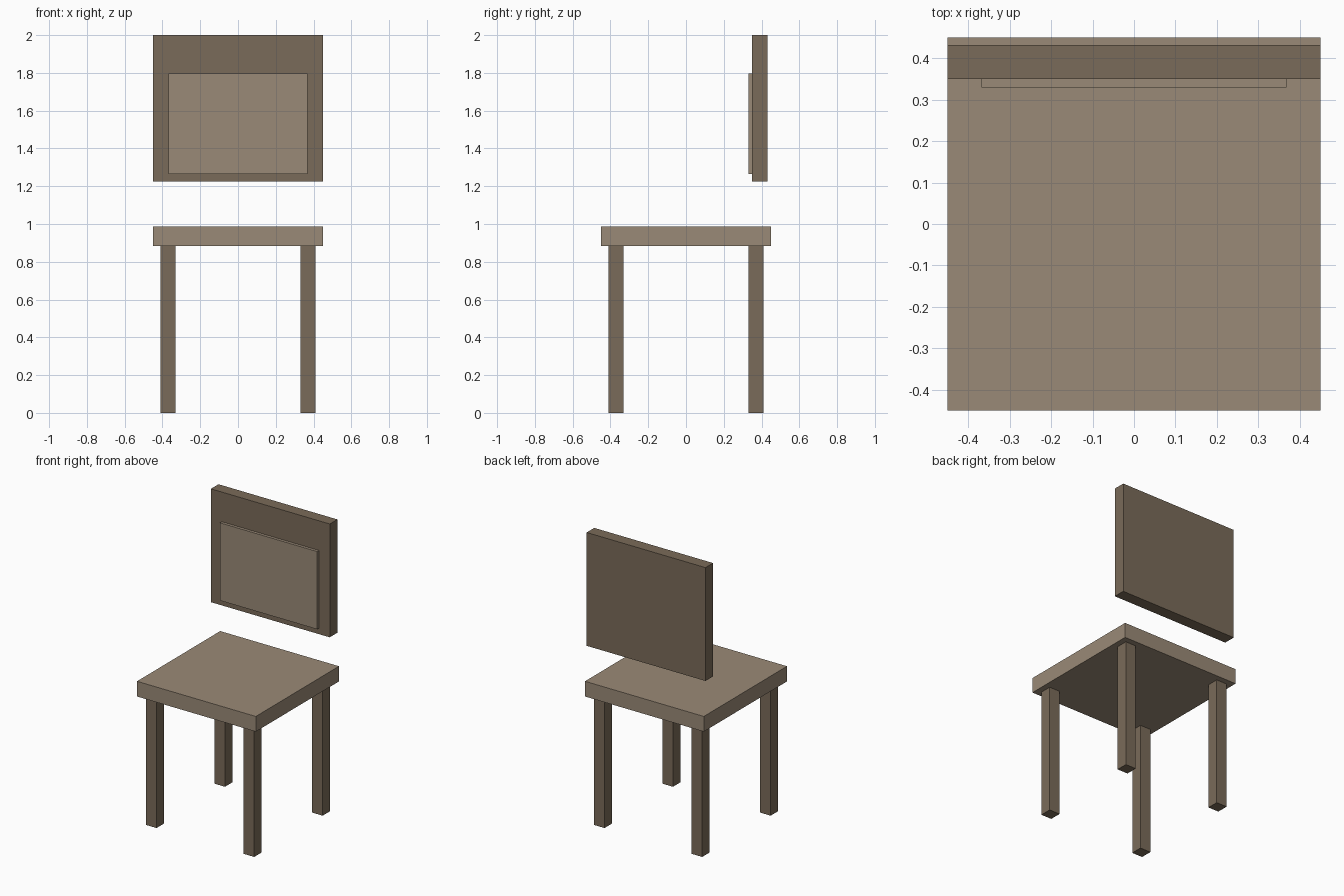
import bpy

if "Cube" in bpy.data.objects:
    bpy.data.objects.remove(bpy.data.objects["Cube"])


def material(name, rgb):
    mat = bpy.data.materials.new(name)
    mat.diffuse_color = (*rgb, 1.0)
    mat.use_nodes = True
    mat.node_tree.nodes["Principled BSDF"].inputs["Base Color"].default_value = mat.diffuse_color
    return mat


def box(name, low, high, mat):
    """Axis-aligned box between two opposite corners."""
    centre = [(a + b) / 2 for a, b in zip(low, high)]
    bpy.ops.mesh.primitive_cube_add(size=1, location=centre)
    obj = bpy.context.object
    obj.name = name
    obj.scale = [b - a for a, b in zip(low, high)]
    bpy.ops.object.transform_apply(location=False, rotation=False, scale=True)
    obj.data.materials.append(mat)
    return obj


light_wood = material("light_wood", (0.323, 0.254, 0.184))
dark_wood = material("dark_wood", (0.195, 0.147, 0.100))

SEAT_BOTTOM, SEAT_TOP = 0.884, 0.988

# Seat
box("seat", (-0.45, -0.45, SEAT_BOTTOM), (0.45, 0.45, SEAT_TOP), light_wood)

# Four square legs, inset from the seat corners
for depth, y in (("front", -0.37), ("back", 0.37)):
    for side, x in (("left", -0.37), ("right", 0.37)):
        box(f"{depth}_{side}_leg", (x - 0.04, y - 0.04, 0),
            (x + 0.04, y + 0.04, SEAT_BOTTOM), dark_wood)

# Backrest, floating above the seat, with a raised pad on its front
box("backrest", (-0.45, 0.35, 1.224), (0.45, 0.432, 2.0), dark_wood)
box("backrest_pad", (-0.368, 0.33, 1.265), (0.368, 0.35, 1.797), light_wood)
